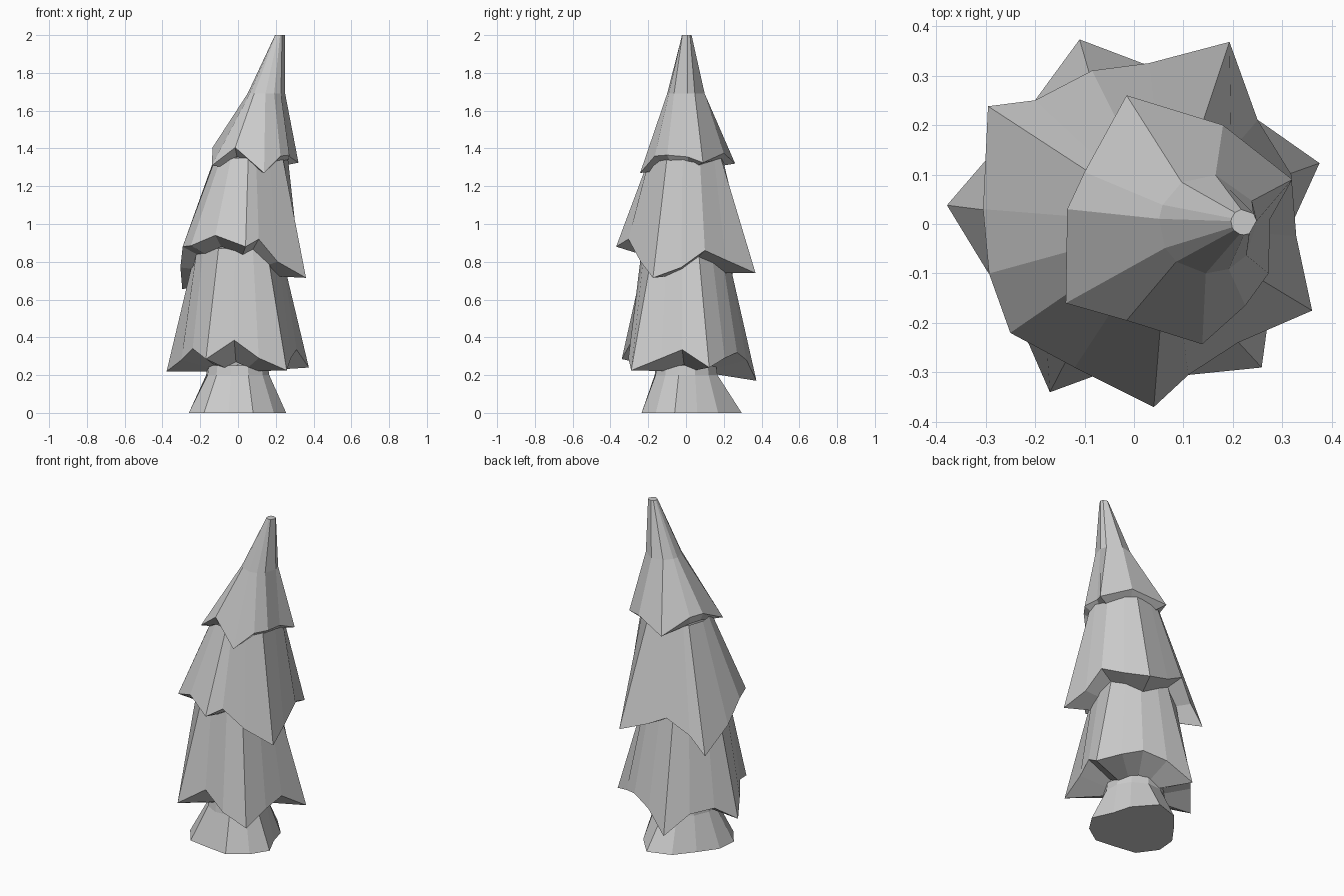
import bpy, bmesh
from math import atan2, cos, sin

if "Cube" in bpy.data.objects:
    bpy.data.objects.remove(bpy.data.objects["Cube"])


def ring_from(rim, cx, cy, r, z):
    """Circle with one point under the direction of each rim point."""
    out = []
    for p in rim:
        a = atan2(p[1] - cy, p[0] - cx)
        zz = z(p) if callable(z) else z
        out.append((cx + r * cos(a), cy + r * sin(a), zz))
    return out


def loft(name, rings, cap_start=False, cap_end=False):
    """Skin a list of equal-length rings (counter-clockwise, top to bottom)."""
    bm = bmesh.new()
    rows = [[bm.verts.new(p) for p in ring] for ring in rings]
    n = len(rows[0])
    for a, b in zip(rows, rows[1:]):
        for i in range(n):
            j = (i + 1) % n
            bm.faces.new((a[i], b[i], b[j], a[j]))
    if cap_start:
        bm.faces.new(rows[0])
    if cap_end:
        bm.faces.new(rows[-1][::-1])
    me = bpy.data.meshes.new(name)
    bm.to_mesh(me)
    bm.free()
    ob = bpy.data.objects.new(name, me)
    bpy.context.collection.objects.link(ob)
    return ob


def tier(name, rim, tops, under, cap=False):
    """Branch skirt: upper circles, jagged rim, then underside circle."""
    rings = [ring_from(rim, *t) for t in tops]
    loft(name, rings + [rim, ring_from(rim, *under)], cap_start=cap)


# Jagged rims, counter-clockwise
top_rim = [(.32, .09, 1.325), (.18, .2, 1.375), (-.015, .26, 1.32),
           (-.1, .105, 1.40), (-.135, .03, 1.405), (-.138, -.16, 1.31),
           (-.015, -.195, 1.405), (.138, -.243, 1.27), (.225, -.165, 1.36),
           (.272, -.1, 1.365), (.275, .01, 1.355)]
mid_rim = [(.318, .1, .86), (.25, .21, .81), (.193, .368, .74),
           (.03, .325, .80), (-.085, .31, .86), (-.2, .25, .76),
           (-.295, .238, .655), (-.305, .03, .77), (-.293, -.1, .88),
           (-.25, -.22, .885), (-.12, -.29, .94), (.04, -.37, .88),
           (.11, -.305, .92), (.21, -.24, .80), (.36, -.175, .715),
           (.328, -.025, .77)]
low_rim = [(.375, .123, .24), (.258, .205, .29), (.16, .27, .32),
           (.03, .32, .28), (-.11, .373, .17), (-.2, .25, .28),
           (-.29, .14, .30), (-.378, .038, .22), (-.3, -.09, .28),
           (-.24, -.18, .34), (-.17, -.34, .285), (-.02, -.285, .385),
           (.11, -.305, .29), (.258, -.29, .225), (.28, -.13, .29),
           (.31, -.02, .335)]

# Leaning crown, middle and lower skirts
tier("crown", top_rim,
     [(.222, .004, .026, 2.0), (.15, 0, .1, 1.69)],
     (.07, 0, .19, lambda p: .6 * p[2] + .4 * 1.35 - .025), cap=True)
tier("middle_branches", mid_rim, [(.07, 0, .195, 1.35)],
     (0, -.01, .225, lambda p: .7 * p[2] + .3 * .84 - .03))
tier("lower_branches", low_rim, [(0, -.01, .225, .87)],
     (0, 0, .16, lambda p: .3 * p[2] + .7 * .22))

# Flared trunk with uneven foot
foot = [(.255, -.06, 0), (.2, .06, 0), (.17, .17, 0), (.06, .295, 0),
        (-.08, .25, 0), (-.17, .14, 0), (-.25, .03, 0), (-.26, -.09, 0),
        (-.18, -.2, 0), (-.05, -.22, 0), (.08, -.235, 0), (.19, -.16, 0)]
loft("trunk", [ring_from(foot, 0, 0, .163, .25),
               ring_from(foot, 0, 0, .17, .2), foot], cap_end=True)
